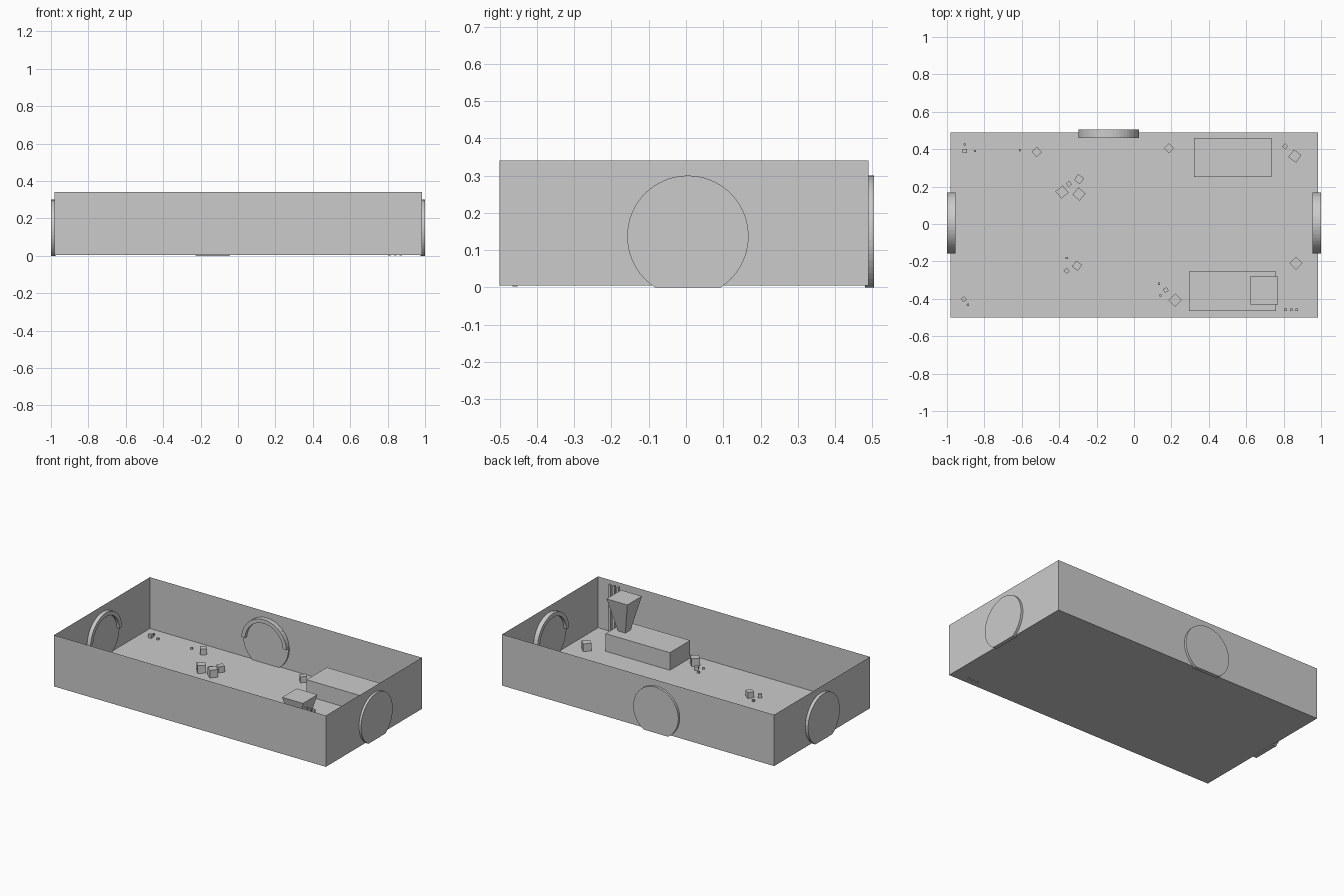
import bpy, bmesh, math
from mathutils import Matrix, Vector

if "Cube" in bpy.data.objects:
    bpy.data.objects.remove(bpy.data.objects["Cube"])

FLOOR = 0.005


def make(name, bm):
    bmesh.ops.recalc_face_normals(bm, faces=bm.faces)
    me = bpy.data.meshes.new(name)
    bm.to_mesh(me)
    bm.free()
    ob = bpy.data.objects.new(name, me)
    bpy.context.collection.objects.link(ob)
    return ob


def box(name, x0, x1, y0, y1, z0, z1, open_top=False, taper=1.0):
    bm = bmesh.new()
    bmesh.ops.create_cube(bm, size=1)
    if open_top:
        bmesh.ops.delete(bm, geom=[f for f in bm.faces if f.normal.z > 0.9], context='FACES')
    for v in bm.verts:
        k = taper if v.co.z < 0 else 1.0
        v.co = Vector(((x0 + x1) / 2 + v.co.x * k * (x1 - x0),
                       (y0 + y1) / 2 + v.co.y * k * (y1 - y0),
                       (z0 + z1) / 2 + v.co.z * (z1 - z0)))
    return make(name, bm)


def extrude_profile(name, pts, d0, d1, matrix):
    # profile in local x/z, pushed along local y from d0 to d1
    bm = bmesh.new()
    face = bm.faces.new([bm.verts.new((u, d0, z)) for u, z in pts])
    geom = bmesh.ops.extrude_face_region(bm, geom=[face])['geom']
    bmesh.ops.translate(bm, vec=(0, d1 - d0, 0),
                        verts=[g for g in geom if isinstance(g, bmesh.types.BMVert)])
    bm.transform(matrix)
    return make(name, bm)


def arc(r, a0, a1, n):
    return [(r * math.cos(math.radians(a0 + (a1 - a0) * i / n)),
             0.137 + r * math.sin(math.radians(a0 + (a1 - a0) * i / n))) for i in range(n + 1)]


# Room shell: thin walls and floor, open above
box("room_shell", -0.98, 0.985, -0.5, 0.49, FLOOR, 0.34, open_top=True)

# Round doors with a raised arch on the inside
R = 0.163
cut = math.degrees(math.asin(0.137 / R))
door_profile = arc(R, -cut, 180 + cut, 44)
arch_profile = arc(R, 3, 177, 24) + arc(R - 0.026, 177, 3, 24)
doors = {
    "back": (Vector((-0.135, 0.505, 0)), 0),
    "right": (Vector((1.0, 0.005, 0)), -90),
    "left": (Vector((-1.0, 0.005, 0)), 90),
}
for side, (pos, ang) in doors.items():
    m = Matrix.Translation(pos) @ Matrix.Rotation(math.radians(ang), 4, 'Z')
    extrude_profile(side + "_door", door_profile, -0.025, 0, m)
    extrude_profile(side + "_door_arch", arch_profile, -0.045, 0, m)

# Work tables
box("back_table", 0.32, 0.735, 0.25, 0.46, FLOOR, 0.11)
box("front_table", 0.295, 0.76, -0.465, -0.255, FLOOR, 0.12)

# Funnel hopper standing on the front table
box("hopper", 0.62, 0.77, -0.43, -0.28, 0.12, 0.335, taper=0.36)

# Three thin rods in the corner
for i, x in enumerate((0.81, 0.84, 0.87)):
    box(f"rod_{i}", x - 0.007, x + 0.007, -0.466, -0.452, 0.002, 0.335)

# Loose crates scattered on the floor, grouped by size: x, y, turn in degrees
crates = {
    0.05: [(0.86, 0.363, 55), (-0.385, 0.171, 40), (-0.294, 0.16, 50),
           (0.22, -0.407, 45), (0.866, -0.21, 45)],
    0.039: [(-0.52, 0.385, 40), (0.187, 0.405, 45), (-0.294, 0.24, 55), (-0.305, -0.223, 55)],
    0.023: [(0.808, 0.415, 50), (-0.348, 0.214, 40), (-0.36, -0.25, 35),
            (0.17, -0.353, 30), (-0.91, -0.402, 40), (-0.905, 0.39, 0)],
    0.012: [(-0.905, 0.425, 20), (-0.85, 0.39, 0), (-0.61, 0.395, 15), (-0.36, -0.182, 0),
            (0.133, -0.32, 0), (0.142, -0.382, 30), (-0.888, -0.432, 10)],
}
for size, spots in crates.items():
    for i, (x, y, turn) in enumerate(spots):
        ob = box(f"crate_{int(size * 1000)}_{i}", *(-size / 2, size / 2) * 3)
        ob.location = (x, y, FLOOR + size / 2)
        ob.rotation_euler.z = math.radians(turn)
